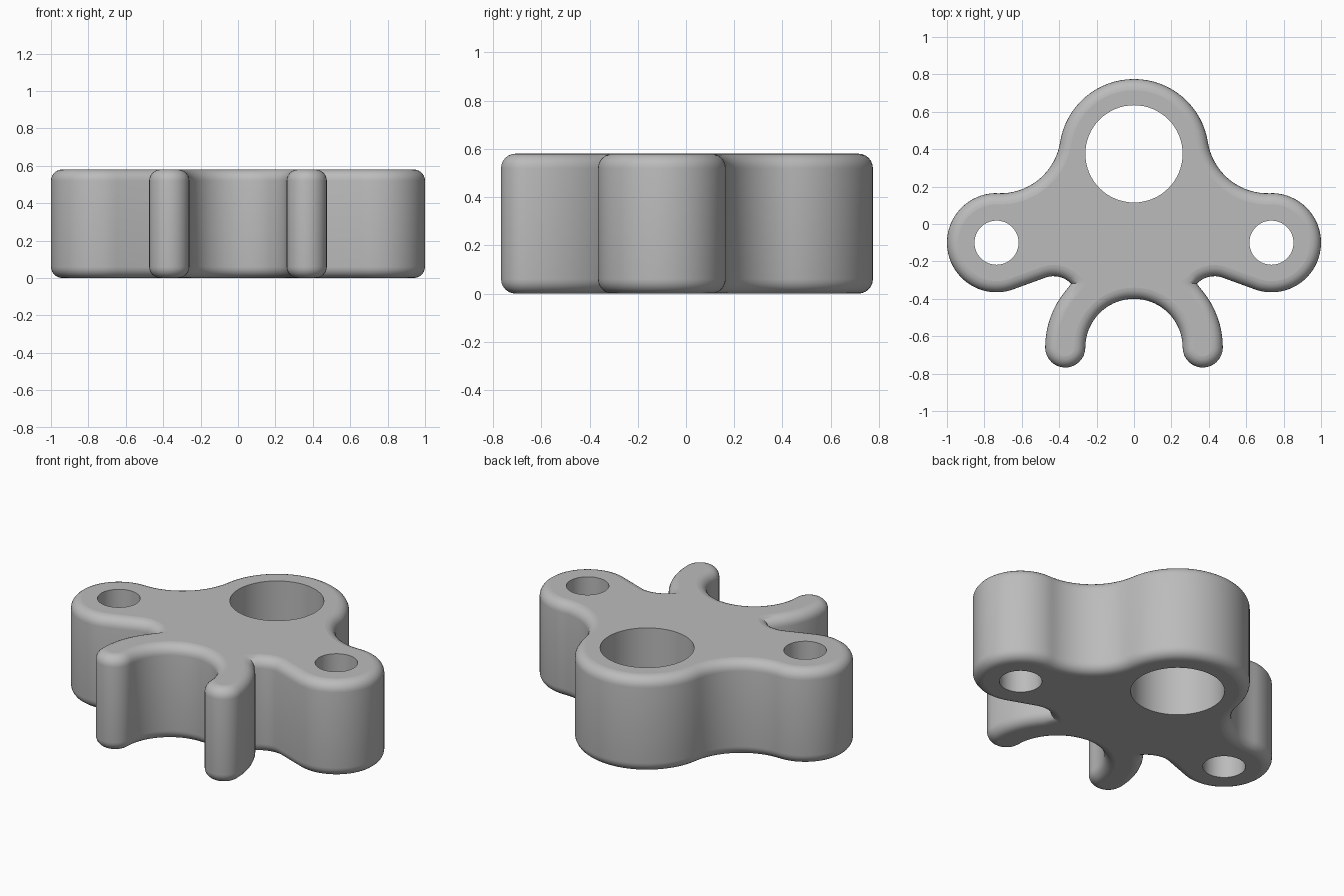
import bpy, bmesh
from math import sin, cos, radians, atan2, degrees, hypot

HEIGHT = 0.58
ROUND = 0.06
BOSS, BOSS_R, BORE_R = (0, 0.375), 0.4, 0.26
LUG, LUG_R, LUG_HOLE_R = (0.735, -0.1), 0.265, 0.118
FILLET = (0.715, 0.488)
NOTCH, NOTCH_R = (0.43, -0.41), 0.131
FORK, FORK_OUT, FORK_IN = (0, -0.66), 0.475, 0.26

cube = bpy.data.objects.get("Cube")
if cube:
    bpy.data.objects.remove(cube, do_unlink=True)

mat = bpy.data.materials.new("plain grey")
mat.use_nodes = True
grey = (0.5, 0.5, 0.5, 1)
mat.diffuse_color = grey
mat.node_tree.nodes["Principled BSDF"].inputs["Base Color"].default_value = grey


def arc(centre, r, start, end, step=5):
    n = max(2, round(abs(end - start) / step))
    angles = [radians(start + (end - start) * i / n) for i in range(n + 1)]
    return [(centre[0] + r * cos(a), centre[1] + r * sin(a)) for a in angles]


def heading(a, b):
    return degrees(atan2(b[1] - a[1], b[0] - a[0]))


def half_outline():
    """Left half of the plate edge, from the back centre round to the fork."""
    to_boss, to_lug = heading(FILLET, BOSS), heading(FILLET, LUG)
    fillet_r = hypot(FILLET[0] - BOSS[0], FILLET[1] - BOSS[1]) - BOSS_R
    tip_r = (FORK_OUT - FORK_IN) / 2
    tip = (FORK_IN + tip_r, FORK[1])
    pts = arc(BOSS, BOSS_R, 90, to_boss + 180 if to_boss < 0 else to_boss - 180)
    pts += arc(FILLET, fillet_r, to_boss % 360, to_lug % 360)[1:]
    pts += arc(LUG, LUG_R, to_lug % 360 - 180, -108)[1:]
    pts += arc(NOTCH, NOTCH_R, 72, 136, 8)
    pts += arc(FORK, FORK_OUT, 45, 0)[1:]
    pts += arc(tip, tip_r, 0, -180, 12)[1:]
    pts += arc(FORK, FORK_IN, 0, 90)[1:]
    return pts


def make_object(name, bm):
    bmesh.ops.recalc_face_normals(bm, faces=bm.faces)
    mesh = bpy.data.meshes.new(name)
    bm.to_mesh(mesh)
    bm.free()
    mesh.materials.append(mat)
    obj = bpy.data.objects.new(name, mesh)
    bpy.context.collection.objects.link(obj)
    return obj


# Plate: mirrored outline, extruded, with rounded outer rims
half = half_outline()
outline = half + [(-x, y) for x, y in reversed(half[1:-1])]
bm = bmesh.new()
base = bm.faces.new([bm.verts.new((x, y, 0)) for x, y in outline])
grown = bmesh.ops.extrude_face_region(bm, geom=[base], use_keep_orig=True)["geom"]
bmesh.ops.translate(bm, vec=(0, 0, HEIGHT),
                    verts=[v for v in grown if isinstance(v, bmesh.types.BMVert)])
bmesh.ops.recalc_face_normals(bm, faces=bm.faces)
rims = [e for e in bm.edges if abs(e.verts[0].co.z - e.verts[1].co.z) < 0.001]
bmesh.ops.bevel(bm, geom=rims, offset=ROUND, offset_type='OFFSET', segments=6,
                profile=0.5, affect='EDGES', clamp_overlap=False)
plate = make_object("lobed_plate", bm)

# Through holes: large bore and a hole in each lug
holes = [(BOSS, BORE_R), (LUG, LUG_HOLE_R), ((-LUG[0], LUG[1]), LUG_HOLE_R)]
bpy.context.view_layer.objects.active = plate
for (x, y), r in holes:
    bm = bmesh.new()
    bmesh.ops.create_cone(bm, cap_ends=True, segments=64, radius1=r, radius2=r,
                          depth=HEIGHT * 2)
    bmesh.ops.translate(bm, verts=bm.verts, vec=(x, y, HEIGHT / 2))
    cutter = make_object("hole_cutter", bm)
    cutter.hide_render = True
    mod = plate.modifiers.new("hole", 'BOOLEAN')
    mod.operation, mod.solver, mod.object = 'DIFFERENCE', 'EXACT', cutter
    bpy.ops.object.modifier_apply(modifier=mod.name)
    bpy.data.objects.remove(cutter, do_unlink=True)

# Smooth walls and rims, flat top and bottom
for obj in bpy.context.selected_objects:
    obj.select_set(False)
plate.select_set(True)
bpy.ops.object.shade_smooth_by_angle(angle=radians(35))
for face in plate.data.polygons:
    if abs(face.normal.z) > 0.999:
        face.use_smooth = False
